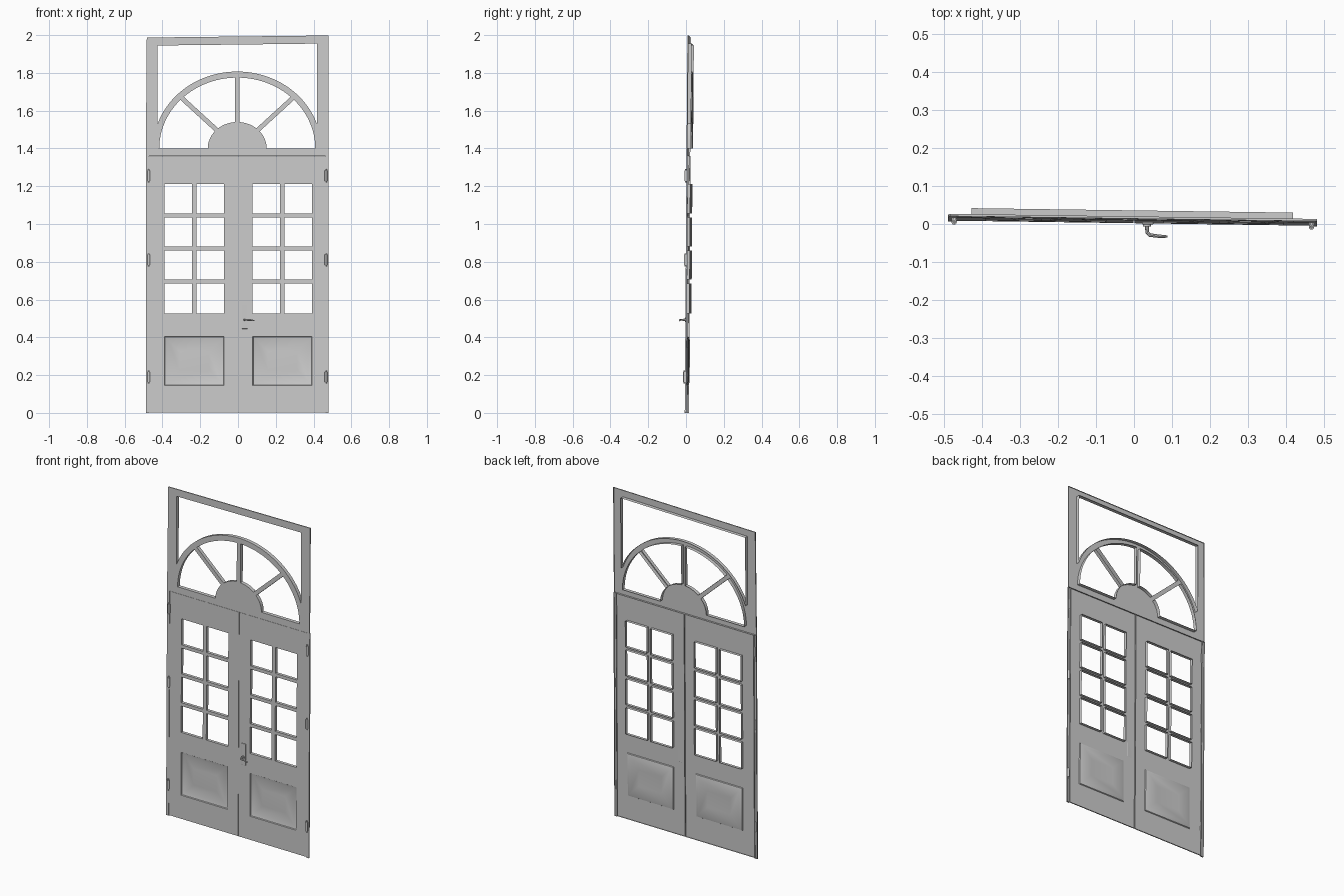
import bpy, bmesh, math
from mathutils import Vector

if "Cube" in bpy.data.objects:
    bpy.data.objects.remove(bpy.data.objects["Cube"])

CX, ARCH_Z = -0.004, 1.40


def pt(x, z, d=0.0):
    """Point on the slightly leaning front plane, pushed back by d."""
    return Vector((x, 0.007 + 0.007 * (z - 1) - 0.014 * x + d, z))


def rect(x0, x1, z0, z1, inset=0.0):
    x0, x1, z0, z1 = x0 + inset, x1 - inset, z0 + inset, z1 - inset
    return [(x0, z0), (x1, z0), (x1, z1), (x0, z1)]


def arc(rx, rz, a0, a1, n):
    angles = [a0 + (a1 - a0) * i / n for i in range(n + 1)]
    return [(CX + rx * math.cos(a), ARCH_Z + rz * math.sin(a)) for a in angles]


def finish(name, bm):
    bmesh.ops.recalc_face_normals(bm, faces=bm.faces)
    mesh = bpy.data.meshes.new(name)
    bm.to_mesh(mesh)
    bm.free()
    ob = bpy.data.objects.new(name, mesh)
    bpy.context.collection.objects.link(ob)
    return ob


def smooth(ob):
    bpy.ops.object.select_all(action='DESELECT')
    ob.select_set(True)
    bpy.context.view_layer.objects.active = ob
    bpy.ops.object.shade_smooth_by_angle(angle=math.radians(35))


def ring(bm, pts, d):
    return [bm.verts.new(pt(x, z, d)) for x, z in pts]


def bridge(bm, a, b):
    n = len(a)
    for i in range(n):
        j = (i + 1) % n
        bm.faces.new((a[i], a[j], b[j], b[i]))


def sheet(name, outline, holes, depth, panel=None, lip=0.006, d=0.0):
    """Front skin with openings whose edges turn back, open behind."""
    bm = bmesh.new()
    outlines = [outline] + holes + ([rect(*panel)] if panel else [])
    rings = [ring(bm, o, d) for o in outlines]
    edges = [bm.edges.new((r[i], r[(i + 1) % len(r)]))
             for r in rings for i in range(len(r))]
    bmesh.ops.triangle_fill(bm, edges=edges, use_beauty=True, normal=(0, -1, 0))
    for i, (r, o) in enumerate(zip(rings, outlines)):
        if panel and i == len(rings) - 1:
            # sunken panel with a sloping border and a slightly raised field
            last = r
            for inset, back in ((0.003, 0.005), (0.02, 0.011), (0.08, 0.008)):
                nxt = ring(bm, rect(*panel, inset), d + back)
                bridge(bm, last, nxt)
                last = nxt
            bm.faces.new(last)
        else:
            bridge(bm, r, ring(bm, o, d + (lip if i == 0 else depth)))
    ob = finish(name, bm)
    smooth(ob)
    return ob


# fanlight: frame opening above the arch
a = math.acos(0.422 / 0.445)
spandrel = [(0.418, 1.955), (-0.426, 1.945)] + arc(0.445, 0.407, math.pi - a, a, 40)
holes = [spandrel]

# four fan panes between three spokes
for k in range(4):
    a0, a1 = k * math.pi / 4, (k + 1) * math.pi / 4
    s0, s1 = (0.012 if k > 0 else 0), (0.012 if k < 3 else 0)
    holes.append(arc(0.413, 0.375, a0 + s0 / 0.39, a1 - s1 / 0.39, 12)
                 + arc(0.156, 0.14, a1 - s1 / 0.147, a0 + s0 / 0.147, 8))
sheet("fanlight_frame",
      [(-0.488, 1.36), (0.478, 1.36), (0.48, 1.998), (-0.483, 1.987)], holes, 0.022)

# two door leaves, each with eight panes and one sunken panel
for name, x0, x1, gx0, gx1 in (("left_door", -0.47, -0.001, -0.39, -0.073),
                               ("right_door", 0.001, 0.462, 0.078, 0.392)):
    mid = (gx0 + gx1) / 2
    zs = [0.525, 0.695, 0.87, 1.045, 1.212]
    panes = []
    for i in range(4):
        z0 = zs[i] + (0.010 if i > 0 else 0)
        z1 = zs[i + 1] - (0.010 if i < 3 else 0)
        panes += [rect(gx0, mid - 0.012, z0, z1), rect(mid + 0.012, gx1, z0, z1)]
    sheet(name, rect(x0, x1, 0.003, 1.358), panes, 0.018,
          panel=(gx0, gx1, 0.145, 0.405), d=0.002)

# side jambs
for name, x0, x1 in (("left_jamb", -0.488, -0.47), ("right_jamb", 0.462, 0.48)):
    sheet(name, rect(x0, x1, 0.0, 1.36), [], 0, lip=0.008)


def cylinder(name, loc, r, h, axis, segs=12):
    bm = bmesh.new()
    bmesh.ops.create_cone(bm, cap_ends=True, segments=segs, radius1=r, radius2=r, depth=h)
    ob = finish(name, bm)
    ob.location = loc
    if axis == 'Y':
        ob.rotation_euler.x = math.pi / 2
    smooth(ob)
    return ob


# hinges: knuckle with small end pins
for side, x in (("left", -0.472), ("right", 0.466)):
    for i, z in enumerate((0.19, 0.81, 1.255)):
        loc = pt(x, z, -0.003)
        cylinder(f"{side}_hinge_{i}", loc, 0.007, 0.055, 'Z')
        cylinder(f"{side}_hinge_pin_{i}", loc, 0.004, 0.07, 'Z')

# handle plate
bm = bmesh.new()
bmesh.ops.create_cube(bm, size=1.0)
bmesh.ops.scale(bm, vec=(0.03, 0.006, 0.13), verts=bm.verts)
plate = finish("handle_plate", bm)
plate.location = pt(0.036, 0.51, -0.001)
bev = plate.modifiers.new("bevel", 'BEVEL')
bev.width, bev.segments = 0.002, 2

# handle stem and rosette
cylinder("handle_rosette", pt(0.034, 0.493, -0.005), 0.011, 0.008, 'Y', 16)

# lever swept along a bent path
curve = bpy.data.curves.new("handle_lever", 'CURVE')
curve.dimensions = '3D'
curve.bevel_depth, curve.bevel_resolution = 0.005, 2
curve.use_fill_caps = True
path = [(0.034, 0.0, 0.493, 1.2), (0.035, -0.022, 0.493, 1.0), (0.041, -0.029, 0.493, 1.0),
        (0.065, -0.032, 0.492, 0.9), (0.088, -0.033, 0.488, 0.6)]
sp = curve.splines.new('POLY')
sp.points.add(len(path) - 1)
for p, (x, y, z, r) in zip(sp.points, path):
    p.co, p.radius = (x, y, z, 1), r
lever = bpy.data.objects.new("handle_lever", curve)
bpy.context.collection.objects.link(lever)
bpy.ops.object.select_all(action='DESELECT')
lever.select_set(True)
bpy.context.view_layer.objects.active = lever
bpy.ops.object.convert(target='MESH')
smooth(bpy.context.view_layer.objects.active)
